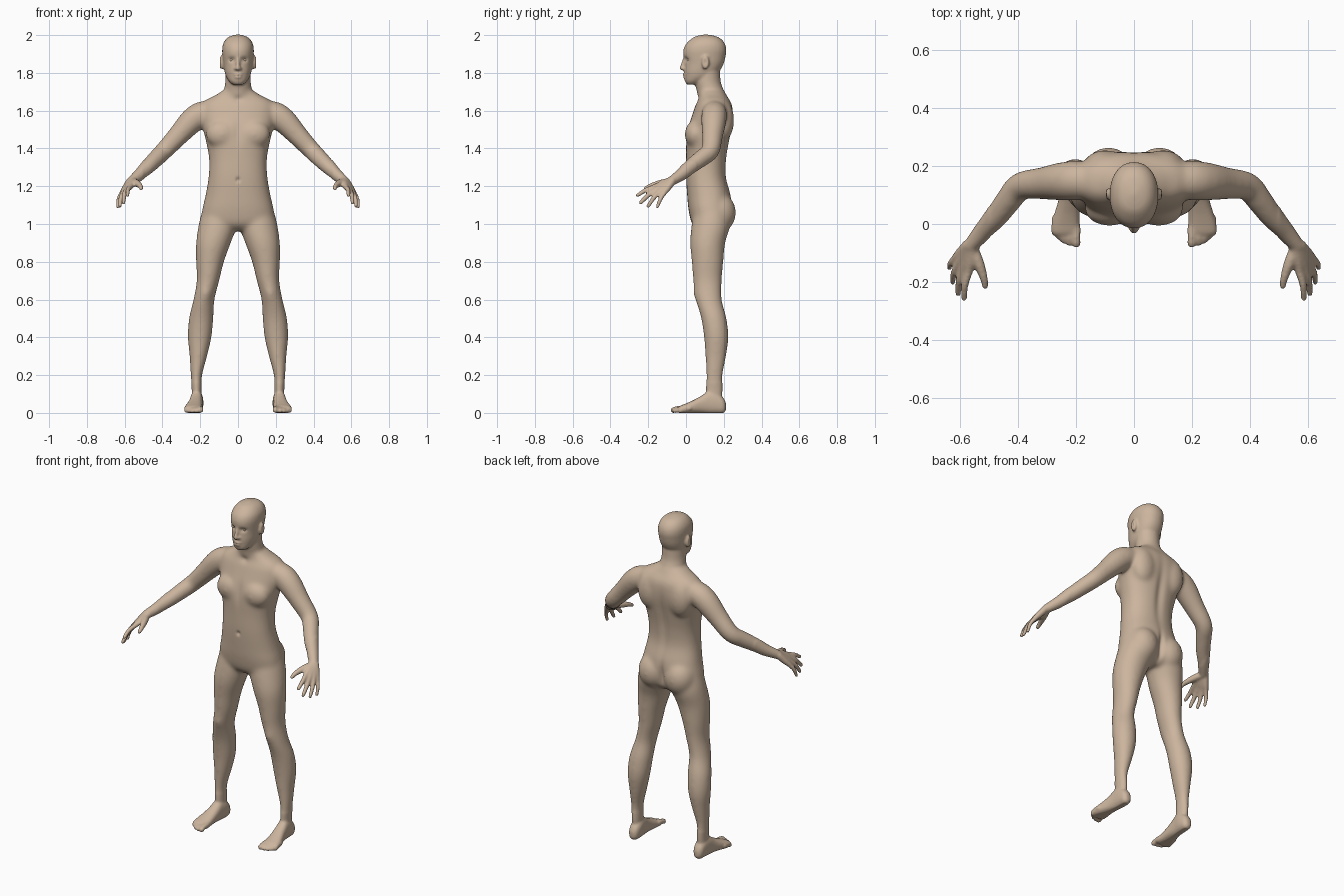
import bpy, bmesh, math
from mathutils import Vector, Matrix

SEG = 28
bm = bmesh.new()


def spline(rows, n=6):
    rows = [Vector(r) for r in rows]
    out = []
    for i in range(len(rows) - 1):
        a, b, c = rows[max(i - 1, 0)], rows[i], rows[i + 1]
        d = rows[min(i + 2, len(rows) - 1)]
        for k in range(n):
            t = k / n
            out.append((b * 2 + (c - a) * t + (a * 2 - b * 5 + c * 4 - d) * t * t
                        + (b * 3 - a - c * 3 + d) * t ** 3) * 0.5)
    return out + [rows[-1]]


def skin(rings):
    rings = [[bm.verts.new(p) for p in r] for r in rings]
    for a, b in zip(rings, rings[1:]):
        for i in range(SEG):
            j = (i + 1) % SEG
            bm.faces.new((a[i], a[j], b[j], b[i]))
    bm.faces.new(rings[0][::-1])
    bm.faces.new(rings[-1])


def loft(rows, axis='Z', power=2.0):
    """Rows: centre x, half width, low, high, position along the axis."""
    rings = []
    for cx, hw, lo, hi, pos in spline(rows):
        ring = []
        for i in range(SEG):
            a = 2 * math.pi * i / SEG
            c = math.copysign(abs(math.cos(a)) ** (2 / power), math.cos(a))
            s = math.copysign(abs(math.sin(a)) ** (2 / power), math.sin(a))
            x, w = cx + hw * c, (lo + hi) / 2 + (hi - lo) / 2 * s
            ring.append((x, w, pos) if axis == 'Z' else (x, pos, w))
        rings.append(ring)
    skin(rings)


def ball(centre, radii, target=None):
    bmesh.ops.create_uvsphere(target or bm, u_segments=24, v_segments=16, radius=1,
                              matrix=Matrix.LocRotScale(Vector(centre), None, Vector(radii)))


def tube(rows):
    """Rows: x, y, z, radius; round ends."""
    pts = spline(rows)
    rings = []
    for i, p in enumerate(pts):
        d = (pts[min(i + 1, len(pts) - 1)] - pts[max(i - 1, 0)]).to_3d()
        q = d.to_track_quat('Z', 'Y')
        rings.append([p.to_3d() + q @ Vector((p[3] * math.cos(2 * math.pi * k / SEG),
                                              p[3] * math.sin(2 * math.pi * k / SEG), 0))
                      for k in range(SEG)])
    skin(rings)
    for p in (pts[0], pts[-1]):
        ball(p[:3], (p[3],) * 3)


# leg
loft([(.10, .085, .05, .22, 1.09), (.106, .102, .03, .235, 1.0), (.130, .092, .022, .208, .9),
      (.148, .074, .03, .198, .8), (.159, .060, .038, .19, .7), (.180, .056, .052, .19, .6),
      (.195, .065, .08, .215, .5), (.203, .063, .095, .225, .4), (.210, .047, .102, .213, .3),
      (.220, .031, .107, .195, .2), (.219, .026, .106, .193, .12), (.218, .026, .11, .19, .05)])
# foot and toes
loft([(.217, .012, .015, .05, .212), (.217, .028, -.002, .08, .197), (.217, .034, -.004, .11, .16),
      (.22, .034, -.004, .115, .12), (.224, .037, -.002, .09, .08), (.230, .043, -.002, .068, .04),
      (.235, .049, -.004, .05, 0), (.235, .05, -.002, .038, -.03), (.231, .042, .004, .028, -.042)],
     'Y', 2.4)
for x, y, r in ((.199, -.066, .016), (.223, -.066, .0115), (.243, -.057, .011),
                (.260, -.045, .0105), (.275, -.03, .010)):
    tube([(x, y + .05, .024, r), (x, y + .02, .022, r * .9), (x, y, r - .001, r)])
# arm
tube([(.12, .15, 1.595, .055), (.19, .15, 1.583, .067), (.245, .147, 1.545, .067),
      (.317, .14, 1.468, .056), (.39, .13, 1.39, .049), (.43, .085, 1.35, .046),
      (.475, .025, 1.305, .041), (.52, -.025, 1.262, .033), (.56, -.072, 1.23, .026)])
# palm bones and fingers
for base, knuckle, tip, r in (
        ((.555, -.08, 1.23), (.570, -.165, 1.197), (.585, -.256, 1.152), .0125),
        ((.560, -.08, 1.23), (.589, -.157, 1.183), (.606, -.240, 1.113), .013),
        ((.566, -.078, 1.228), (.606, -.141, 1.170), (.625, -.200, 1.095), .0125),
        ((.572, -.074, 1.225), (.618, -.120, 1.158), (.636, -.152, 1.090), .0115)):
    b, k, t = Vector(base), Vector(knuckle), Vector(tip)
    m = k.lerp(t, .5) + Vector((.005, 0, .006))
    tube([(*b, .021), (*b.lerp(k, .6), .018), (*k, r + .002), (*m, r), (*t, r - .002)])
tube([(.556, -.085, 1.224, .02), (.535, -.135, 1.215, .019),
      (.518, -.185, 1.202, .014), (.513, -.215, 1.188, .011)])
# chest, shoulder blade, buttock, ear, nostril
ball((.085, .05, 1.475), (.085, .057, .075))
ball((.10, .20, 1.55), (.075, .055, .11))
ball((.088, .175, 1.06), (.09, .09, .105))
ball((.087, .103, 1.855), (.015, .02, .037))
ball((.011, -.013, 1.822), (.010, .011, .008))

# mirror the side parts
dup = bmesh.ops.duplicate(bm, geom=bm.verts[:] + bm.edges[:] + bm.faces[:])['geom']
for g in dup:
    if isinstance(g, bmesh.types.BMVert):
        g.co.x *= -1
bmesh.ops.reverse_faces(bm, faces=[g for g in dup if isinstance(g, bmesh.types.BMFace)])

# torso
loft([(0, .10, .07, .19, .965), (0, .185, .032, .225, 1.0), (0, .19, .014, .24, 1.07),
      (0, .173, .006, .238, 1.15), (0, .156, .0, .213, 1.25), (0, .154, .0, .216, 1.35),
      (0, .173, .0, .233, 1.45), (0, .190, .013, .246, 1.52), (0, .200, .033, .25, 1.58),
      (0, .195, .05, .245, 1.63), (0, .165, .064, .23, 1.66), (0, .12, .068, .214, 1.682),
      (0, .085, .066, .20, 1.705)], power=2.3)
# neck
loft([(0, .08, .075, .24, 1.60), (0, .08, .06, .217, 1.68), (0, .072, .053, .195, 1.72),
      (0, .067, .046, .183, 1.76), (0, .066, .05, .18, 1.83)])
# head
loft([(0, .028, .005, .06, 1.738), (0, .047, -.006, .10, 1.755), (0, .063, -.008, .15, 1.78),
      (0, .072, -.010, .178, 1.81), (0, .078, -.008, .20, 1.85), (0, .082, -.014, .21, 1.89),
      (0, .084, -.014, .214, 1.92), (0, .080, -.002, .208, 1.95), (0, .066, .023, .19, 1.976),
      (0, .044, .05, .162, 1.993), (0, .008, .095, .115, 2.003)], power=2.15)
# nose and lips
tube([(0, -.009, 1.872, .009), (0, -.016, 1.848, .010), (0, -.023, 1.825, .0125)])
ball((0, -.006, 1.791), (.024, .014, .006))
ball((0, -.005, 1.777), (.021, .013, .006))

bmesh.ops.recalc_face_normals(bm, faces=bm.faces[:])
raw = bpy.data.meshes.new("body_parts")
bm.to_mesh(raw)
bm.free()
body = bpy.data.objects.new("body", raw)
bpy.context.scene.collection.objects.link(body)

# fuse the parts into one skin
mod = body.modifiers.new("fuse", 'REMESH')
mod.mode = 'VOXEL'
mod.voxel_size = .006
deps = bpy.context.evaluated_depsgraph_get()
fused = bpy.data.meshes.new_from_object(body.evaluated_get(deps))
body.modifiers.clear()
body.data = fused

# soften, more strongly on the trunk and limbs
bm = bmesh.new()
bm.from_mesh(fused)
trunk = [v for v in bm.verts if .16 < v.co.z < 1.72 and abs(v.co.x) < .5]
for verts, times in ((trunk, 26), (bm.verts[:], 4)):
    for _ in range(times):
        bmesh.ops.smooth_vert(bm, verts=verts, factor=.5,
                              use_axis_x=True, use_axis_y=True, use_axis_z=True)

# sculpted hollows and bumps: centre, radii, push
dents = [((.033, -.002, 1.870), (.019, .03, .013), (0, .012, 0)),
         ((0, -.02, 1.784), (.022, .02, .004), (0, .005, 0)),
         ((.101, .102, 1.856), (.015, .010, .018), (-.008, 0, 0)),
         ((0, .0, 1.233), (.010, .03, .012), (0, .010, 0)),
         ((0, .235, 1.40), (.025, .06, .17), (0, -.011, 0)),
         ((0, .0, 1.48), (.02, .06, .07), (0, .006, 0)),
         ((0, .055, 1.66), (.022, .04, .018), (0, .007, 0)),
         ((0, .25, 1.055), (.016, .07, .075), (0, -.018, 0)),
         ((.168, .045, .63), (.03, .04, .04), (0, -.007, 0))]
for v in bm.verts:
    x, y, z = abs(v.co.x), v.co.y, v.co.z
    side = 1 if v.co.x >= 0 else -1
    for c, r, p in dents:
        d = ((x - c[0]) / r[0]) ** 2 + ((y - c[1]) / r[1]) ** 2 + ((z - c[2]) / r[2]) ** 2
        if d < 5:
            v.co += Vector((p[0] * side, p[1], p[2])) * math.exp(-d)
    v.co.z = max(v.co.z, 0)
for f in bm.faces:
    f.smooth = True
bm.to_mesh(fused)
bm.free()

# eyes
em = bmesh.new()
for s in (1, -1):
    ball((s * .033, .021, 1.869), (.015, .0135, .011), em)
for f in em.faces:
    f.smooth = True
eye_mesh = bpy.data.meshes.new("eyes")
em.to_mesh(eye_mesh)
em.free()
eyes = bpy.data.objects.new("eyes", eye_mesh)
bpy.context.scene.collection.objects.link(eyes)

# skin colour
mat = bpy.data.materials.new("skin")
mat.diffuse_color = (.60, .46, .34, 1)
for o in (body, eyes):
    o.data.materials.clear()
    o.data.materials.append(mat)
